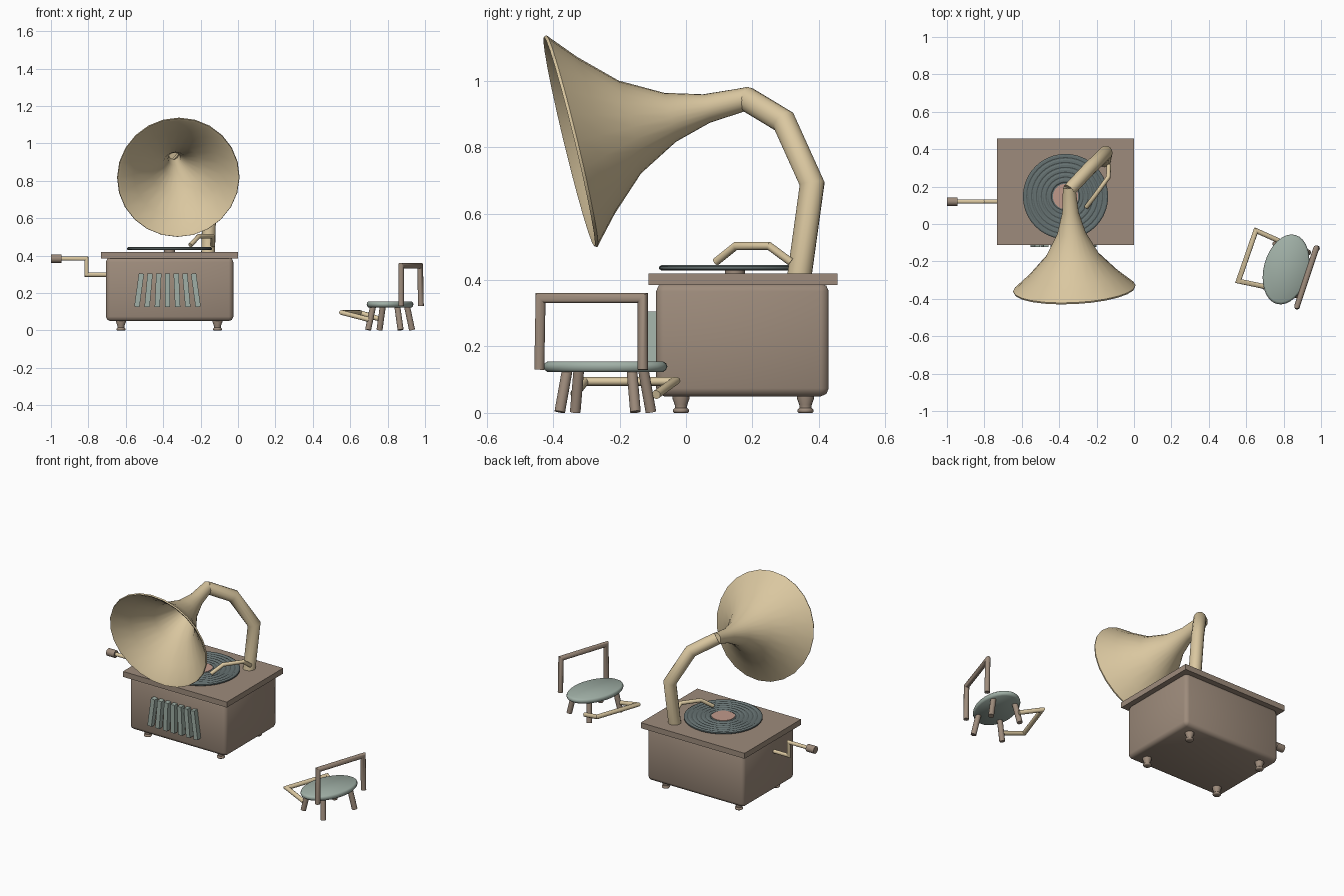
import bpy, bmesh, math
from mathutils import Vector, Matrix

if "Cube" in bpy.data.objects:
    bpy.data.objects.remove(bpy.data.objects["Cube"])


def mat(name, c):
    m = bpy.data.materials.new(name)
    m.diffuse_color = (*c, 1)
    m.use_nodes = True
    m.node_tree.nodes["Principled BSDF"].inputs["Base Color"].default_value = m.diffuse_color
    return m


TAN = mat("brass", (0.70, 0.57, 0.35))
BROWN = mat("wood", (0.34, 0.26, 0.20))
TEAL = mat("teal", (0.35, 0.43, 0.38))
DARK = mat("vinyl", (0.13, 0.165, 0.165))
PINK = mat("label", (0.53, 0.32, 0.26))


def finish(name, bm, m, angle=50):
    bmesh.ops.recalc_face_normals(bm, faces=bm.faces)
    me = bpy.data.meshes.new(name)
    bm.to_mesh(me)
    bm.free()
    o = bpy.data.objects.new(name, me)
    bpy.context.collection.objects.link(o)
    me.materials.append(m)
    bpy.ops.object.select_all(action='DESELECT')
    o.select_set(True)
    bpy.context.view_layer.objects.active = o
    bpy.ops.object.shade_smooth_by_angle(angle=math.radians(angle))
    return o


def box(name, lo, hi, m, bevel=0, rot=0):
    bm = bmesh.new()
    lo, hi = Vector(lo), Vector(hi)
    bmesh.ops.create_cube(bm, size=1, matrix=Matrix.Translation((lo + hi) / 2)
                          @ Matrix.Rotation(rot, 4, 'Y') @ Matrix.Diagonal((*(hi - lo), 1)))
    if bevel:
        bmesh.ops.bevel(bm, geom=bm.edges[:], offset=bevel, segments=2, profile=0.5, affect='EDGES')
    return finish(name, bm, m)


def skin(bm, rings, caps):
    n = len(rings[0])
    for a, b in zip(rings, rings[1:]):
        for i in range(n):
            bm.faces.new((a[i], a[(i + 1) % n], b[(i + 1) % n], b[i]))
    if caps:
        bm.faces.new(rings[0][::-1])
        bm.faces.new(rings[-1])


def lathe(name, profile, matrix, m, sides=24, caps=True, angle=50):
    """Revolve (radius, height) points around local z."""
    bm = bmesh.new()
    rings = [[bm.verts.new(matrix @ Vector((r * math.cos(2 * math.pi * i / sides),
                                            r * math.sin(2 * math.pi * i / sides), z)))
              for i in range(sides)] for r, z in profile]
    skin(bm, rings, caps)
    return finish(name, bm, m, angle)


def tube(name, pts, r, m, sides=12):
    """Round tube with mitred bends."""
    pts = [Vector(p) for p in pts]
    dirs = [(b - a).normalized() for a, b in zip(pts, pts[1:])]
    x = dirs[0].orthogonal().normalized()
    y = dirs[0].cross(x)
    ring = [pts[0] + r * (x * math.cos(2 * math.pi * i / sides) + y * math.sin(2 * math.pi * i / sides))
            for i in range(sides)]
    bm = bmesh.new()
    rings = [[bm.verts.new(p) for p in ring]]
    for k, d in enumerate(dirs):
        nrm = (d + dirs[k + 1]).normalized() if k + 1 < len(dirs) else d
        ring = [p + d * ((pts[k + 1] - p).dot(nrm) / d.dot(nrm)) for p in ring]
        rings.append([bm.verts.new(p) for p in ring])
    skin(bm, rings, True)
    return finish(name, bm, m, 40)


T = Matrix.Translation

# cabinet, lid and feet
box("cabinet", (-0.706, -0.09, 0.05), (-0.025, 0.43, 0.39), BROWN, 0.024)
box("lid", (-0.733, -0.113, 0.385), (0, 0.456, 0.42), BROWN)
for x in (-0.626, -0.11):
    for y in (-0.015, 0.36):
        lathe("foot", [(0.02, 0), (0.024, 0.004), (0.024, 0.01), (0.018, 0.015), (0.019, 0.025),
                       (0.026, 0.044), (0.026, 0.055)], T((x, y, 0)), BROWN, 16)

# fanned grille slats on the front
for i in range(-3, 4):
    x = -0.377 + i * 0.0505
    box("grille_slat", (x - 0.014, -0.122, 0.125), (x + 0.014, -0.085, 0.305), TEAL,
        rot=math.radians(-2.6 * i))

# record with concentric grooves, label and spindle
half = [(0.06, 0.006)]
for k in range(6):
    r = 0.075 + k * 0.026
    half += [(r, 0.004), (r + 0.006, 0.008), (r + 0.016, 0.008), (r + 0.022, 0.004)]
half += [(0.228, 0.004)]
profile = half + [(r, -z) for r, z in reversed(half)]
rec = T((-0.366, 0.147, 0.437))
lathe("record", profile, rec, DARK, 40, angle=25)
lathe("record_label", [(0.068, -0.005), (0.068, 0.008)], rec, PINK, 32)
lathe("turntable_spindle", [(0.03, -0.02), (0.03, 0)], rec, BROWN, 16)

# tone arm
tube("tone_arm", [(-0.255, 0.09, 0.455), (-0.21, 0.15, 0.503), (-0.137, 0.25, 0.503),
                  (-0.135, 0.315, 0.455)], 0.012, TAN)

# winding crank
tube("crank_rod", [(-0.70, 0.12, 0.298), (-0.81, 0.12, 0.298), (-0.81, 0.12, 0.384),
                   (-0.95, 0.12, 0.384)], 0.0115, TAN)
tube("crank_handle", [(-0.945, 0.12, 0.384), (-1.0, 0.12, 0.384)], 0.023, BROWN, 16)

# bent neck and flared horn
throat = Vector((-0.346, 0.182, 0.946))
mouth = Vector((-0.319, -0.347, 0.818))
tube("horn_neck", [(-0.16, 0.342, 0.415), (-0.152, 0.38, 0.69), (-0.24, 0.295, 0.878), throat],
     0.037, TAN, 14)
axis = mouth - throat
outer = [(0.034, -0.015), (0.036, 0.02), (0.044, 0.124), (0.076, 0.237), (0.144, 0.362),
         (0.243, 0.467), (0.318, 0.533), (0.328, 0.541), (0.325, 0.55)]
inner = [(0.312, 0.543), (0.235, 0.472), (0.135, 0.368), (0.066, 0.242), (0.034, 0.126), (0.026, 0.02)]
lathe("horn", outer + inner,
      T(throat) @ axis.to_track_quat('Z', 'Y').to_matrix().to_4x4(), TAN, 24, angle=60)

# stool frame: long axis turned 15 degrees
stool = T((0.813, -0.243, 0)) @ Matrix.Rotation(math.radians(-15), 4, 'Z')
lathe("seat", [(0.93, 0.123), (0.98, 0.13), (1, 0.14), (0.98, 0.149), (0.93, 0.155)],
      stool @ Matrix.Diagonal((0.119, 0.191, 1, 1)), TEAL, 32)
for sx in (-1, 1):
    for sy in (-1, 1):
        tube("stool_leg", [stool @ Vector((sx * 0.09, sy * 0.118, 0.003)),
                           stool @ Vector((sx * 0.066, sy * 0.1, 0.135))], 0.0165, BROWN)

# backrest and footrest
tube("backrest", [(0.872, -0.442, 0.13), (0.872, -0.438, 0.346), (0.974, -0.13, 0.346),
                  (0.978, -0.13, 0.13)], 0.0155, BROWN)
tube("footrest", [(0.70, -0.335, 0.058), (0.558, -0.305, 0.095), (0.652, -0.035, 0.095),
                  (0.775, -0.09, 0.055)], 0.0135, TAN)
